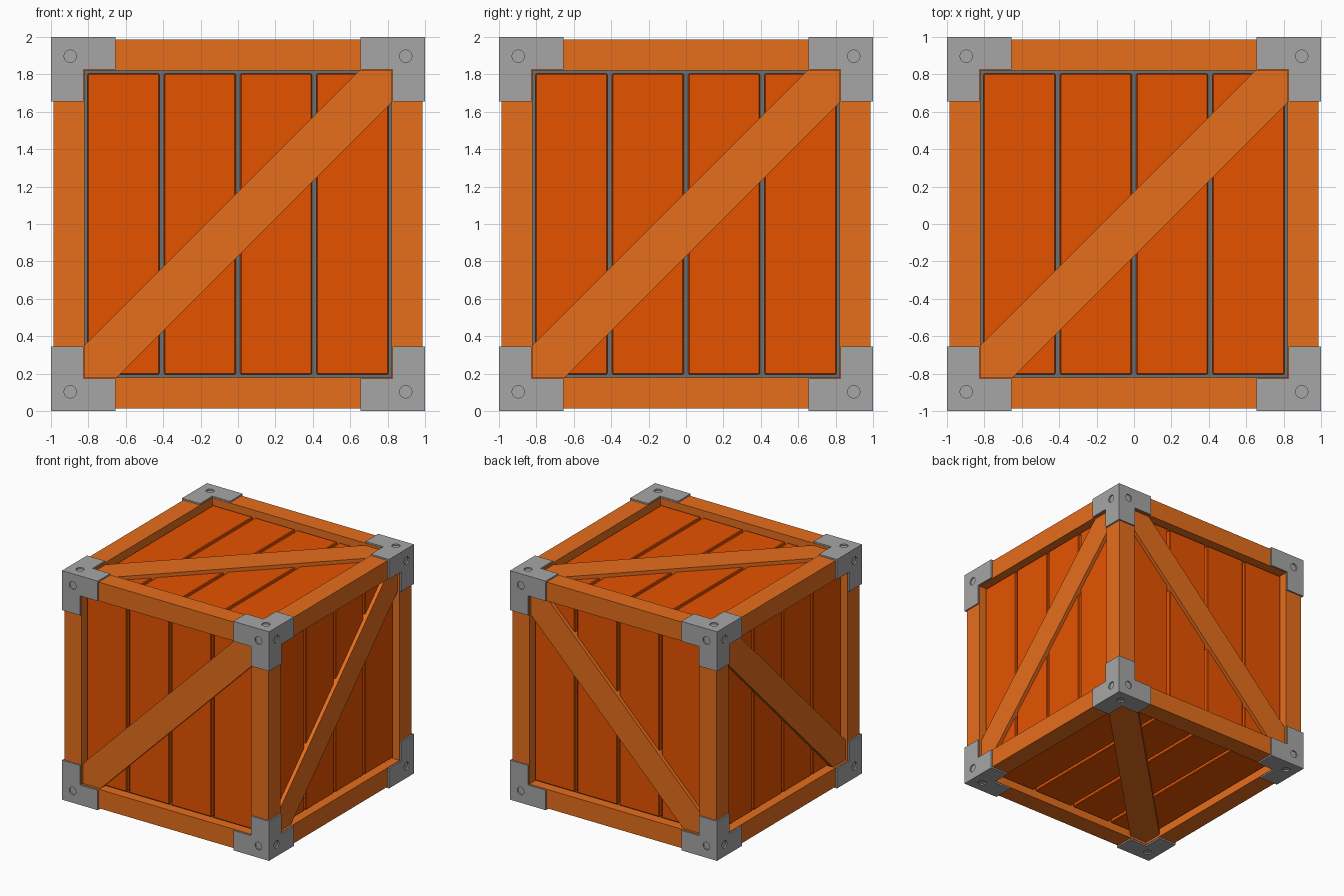
import bpy, bmesh
from mathutils import Vector, Matrix

cube = bpy.data.objects.get("Cube")
if cube:
    bpy.data.objects.remove(cube)

CENTRE = Vector((0, 0, 1))
BEAM_OUT, OPENING = 0.987, 0.822      # frame outside and inside faces
PLANK_TOP, BACKING = 0.935, 0.9       # recessed panel levels
BRACE_TOP = 0.967
AXES = "xyz"
SIDES = ("side", "front_back", "top_bottom")


def material(name, rgb):
    m = bpy.data.materials.new(name)
    m.use_nodes = True
    m.diffuse_color = (*rgb, 1)
    bsdf = next(n for n in m.node_tree.nodes if n.type == "BSDF_PRINCIPLED")
    bsdf.inputs["Base Color"].default_value = (*rgb, 1)
    bsdf.inputs["Roughness"].default_value = 0.8
    return m


plank_wood = material("orange plank wood", (0.79, 0.086, 0.0))
frame_wood = material("light frame wood", (0.79, 0.155, 0.012))
metal = material("grey metal", (0.38, 0.38, 0.38))
groove_grey = material("dark grey groove", (0.16, 0.16, 0.16))


def add_box(bm, low, high):
    low, high = Vector(low), Vector(high)
    mat = Matrix.Translation((low + high) / 2) @ Matrix.Diagonal((*(high - low), 1))
    bmesh.ops.create_cube(bm, size=1, matrix=mat)


def finish(bm, name, mat, mirror=(), bevel=0):
    bmesh.ops.recalc_face_normals(bm, faces=bm.faces[:])
    mesh = bpy.data.meshes.new(name)
    bm.to_mesh(mesh)
    bm.free()
    mesh.materials.append(mat)
    ob = bpy.data.objects.new(name, mesh)
    ob.location = CENTRE
    bpy.context.collection.objects.link(ob)
    if bevel:
        mod = ob.modifiers.new("Bevel", "BEVEL")
        mod.width, mod.segments = bevel, 1
    if mirror:
        add_mirror(ob, mirror)
    return ob


def add_mirror(ob, axes):
    mod = ob.modifiers.new("Mirror", "MIRROR")
    mod.use_mirror_merge = False
    mod.use_axis = [i in axes for i in range(3)]


def on_face(axis, u, v, depth):
    """Place panel coordinates on the face looking along the given axis."""
    co = [u, v]
    co.insert(axis, depth)
    return Vector(co)


# Dark core seen in the gaps between planks
bm = bmesh.new()
add_box(bm, [-BACKING] * 3, [BACKING] * 3)
finish(bm, "inner_core", groove_grey)

GAP, EDGE = 0.024, 0.804
PITCH = (2 * EDGE + GAP) / 4
for axis in range(3):
    others = [i for i in range(3) if i != axis]

    # Four recessed planks, repeated on the opposite face
    bm = bmesh.new()
    for i in range(4):
        u = -EDGE + i * PITCH
        add_box(bm, on_face(axis, u, -EDGE, BACKING - 0.02),
                on_face(axis, u + PITCH - GAP, EDGE, PLANK_TOP))
    finish(bm, SIDES[axis] + "_planks", plank_wood, [axis], bevel=0.006)

    # Diagonal brace with its ends fitted into the frame corners
    a, b = OPENING, OPENING - 0.172
    outline = [(-a, -a), (-b, -a), (a, b), (a, a), (b, a), (-a, -b)]
    bm = bmesh.new()
    face = bm.faces.new([bm.verts.new(on_face(axis, u, v, BACKING)) for u, v in outline])
    ext = bmesh.ops.extrude_face_region(bm, geom=[face])
    bmesh.ops.translate(bm, vec=on_face(axis, 0, 0, BRACE_TOP - BACKING),
                        verts=[g for g in ext["geom"] if isinstance(g, bmesh.types.BMVert)])
    finish(bm, SIDES[axis] + "_brace", frame_wood, [axis])

    # Four frame beams running along this axis
    bm = bmesh.new()
    add_box(bm, on_face(axis, OPENING, OPENING, -0.84),
            on_face(axis, BEAM_OUT, BEAM_OUT, 0.84))
    finish(bm, AXES[axis] + "_frame_beams", frame_wood, others)

# Three-armed corner bracket: a small cube with its inner faces extruded
ARM_IN, ARM_END = 0.826, 0.655
bm = bmesh.new()
add_box(bm, [ARM_IN] * 3, [1] * 3)
for face in [f for f in bm.faces if sum(f.normal) < 0]:
    direction = face.normal.copy()
    top = bmesh.ops.extrude_discrete_faces(bm, faces=[face])["faces"][0]
    bmesh.ops.translate(bm, vec=direction * (ARM_IN - ARM_END), verts=top.verts[:])
bracket = finish(bm, "corner_brackets", metal)

# Shallow round bolt holes sunk into the bracket's outer faces
bm = bmesh.new()
for axis in range(3):
    turn = Vector((0, 0, 1)).rotation_difference(on_face(axis, 0, 0, 1)).to_matrix().to_4x4()
    spot = Matrix.Translation(on_face(axis, 0.897, 0.897, 1))
    bmesh.ops.create_cone(bm, cap_ends=True, segments=24, radius1=0.033,
                          radius2=0.033, depth=0.024, matrix=spot @ turn)
cutter = finish(bm, "bolt_hole_cutter", metal)
cutter.hide_render = True
mod = bracket.modifiers.new("Holes", "BOOLEAN")
mod.operation, mod.solver, mod.object = "DIFFERENCE", "EXACT", cutter
bpy.context.view_layer.update()
cut = bpy.data.meshes.new_from_object(bracket.evaluated_get(bpy.context.evaluated_depsgraph_get()))
bracket.modifiers.clear()
bracket.data = cut
bpy.data.objects.remove(cutter)
add_mirror(bracket, range(3))
